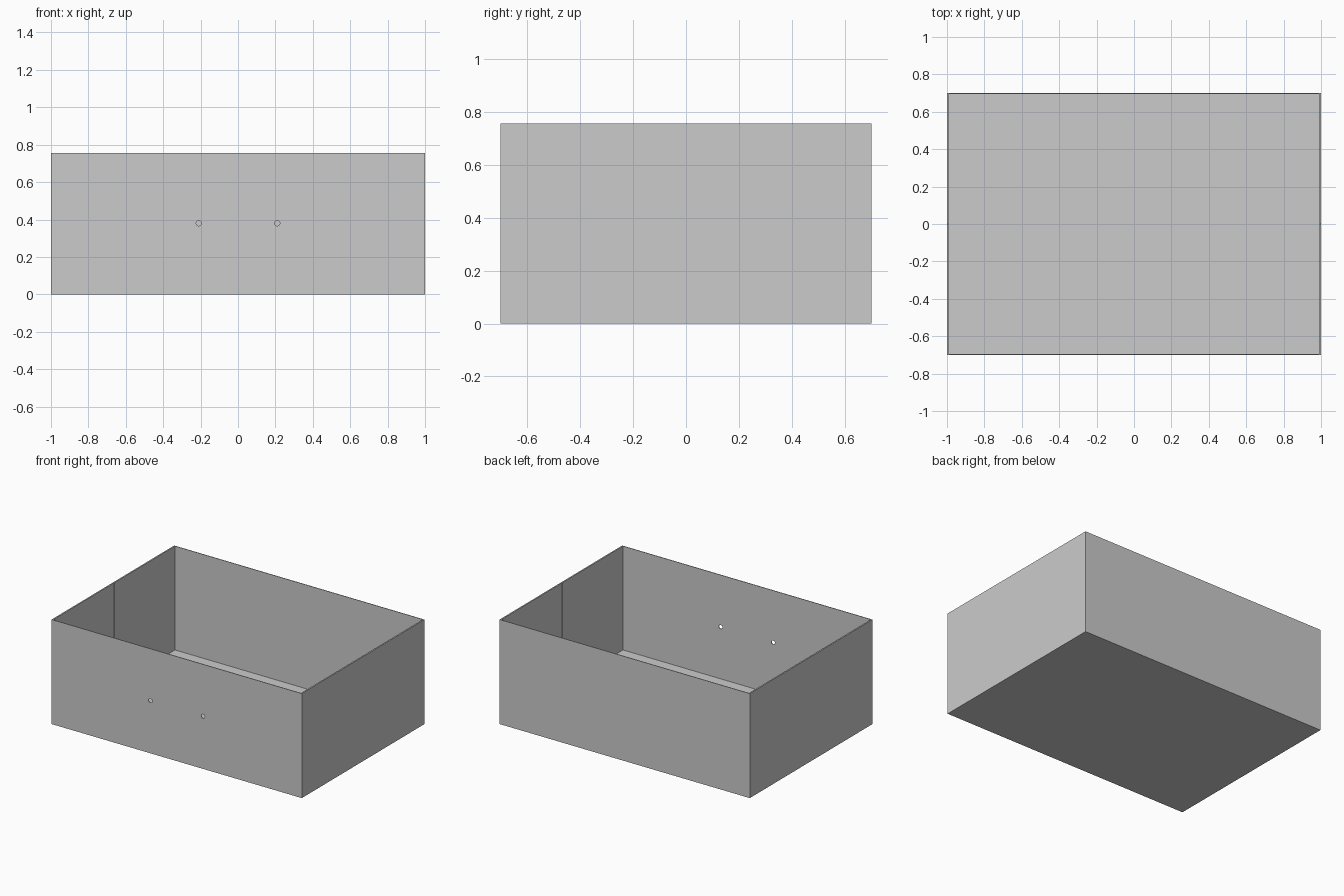
import bpy, bmesh
from math import pi

if "Cube" in bpy.data.objects:
    bpy.data.objects.remove(bpy.data.objects["Cube"])

HX, HY, H = 1.0, 0.7, 0.755   # outer half sizes and height
T = 0.005                     # board thickness


def box(name, lo, hi, open_top=False):
    bm = bmesh.new()
    bmesh.ops.create_cube(bm, size=1)
    for v in bm.verts:
        v.co = [lo[i] if v.co[i] < 0 else hi[i] for i in range(3)]
    if open_top:
        bm.normal_update()
        top = [f for f in bm.faces if f.normal.z > 0.9]
        bmesh.ops.delete(bm, geom=top, context='FACES_ONLY')
    me = bpy.data.meshes.new(name)
    bm.to_mesh(me)
    bm.free()
    ob = bpy.data.objects.new(name, me)
    bpy.context.collection.objects.link(ob)
    return ob


# Open tray: thin floor and four walls
tray = box("tray", (-HX, -HY, 0), (HX, HY, H), open_top=True)
sol = tray.modifiers.new("board", 'SOLIDIFY')
sol.thickness = T
sol.offset = -1
sol.use_even_offset = True

# Two small handle-cord holes through the front wall only
for i, x in enumerate((-0.21, 0.21)):
    bpy.ops.mesh.primitive_cylinder_add(vertices=8, radius=0.015, depth=0.1,
                                        location=(x, -HY, 0.38),
                                        rotation=(pi / 2, 0, 0))
    cutter = bpy.context.object
    cutter.name = f"hole_cutter_{i + 1}"
    cutter.hide_render = True
    cutter.hide_set(True)
    cut = tray.modifiers.new("hole", 'BOOLEAN')
    cut.operation = 'DIFFERENCE'
    cut.solver = 'EXACT'
    cut.object = cutter

# Folded-in flaps lining the short ends, meeting at a narrow seam
GAP = 0.003
for sx, side in ((-1, "left"), (1, "right")):
    xs = sorted((sx * (HX - T), sx * (HX - 2 * T)))
    for sy, end in ((-1, "front"), (1, "back")):
        ys = sorted((sy * GAP, sy * (HY - T)))
        box(f"{side}_{end}_flap", (xs[0], ys[0], T), (xs[1], ys[1], H))
